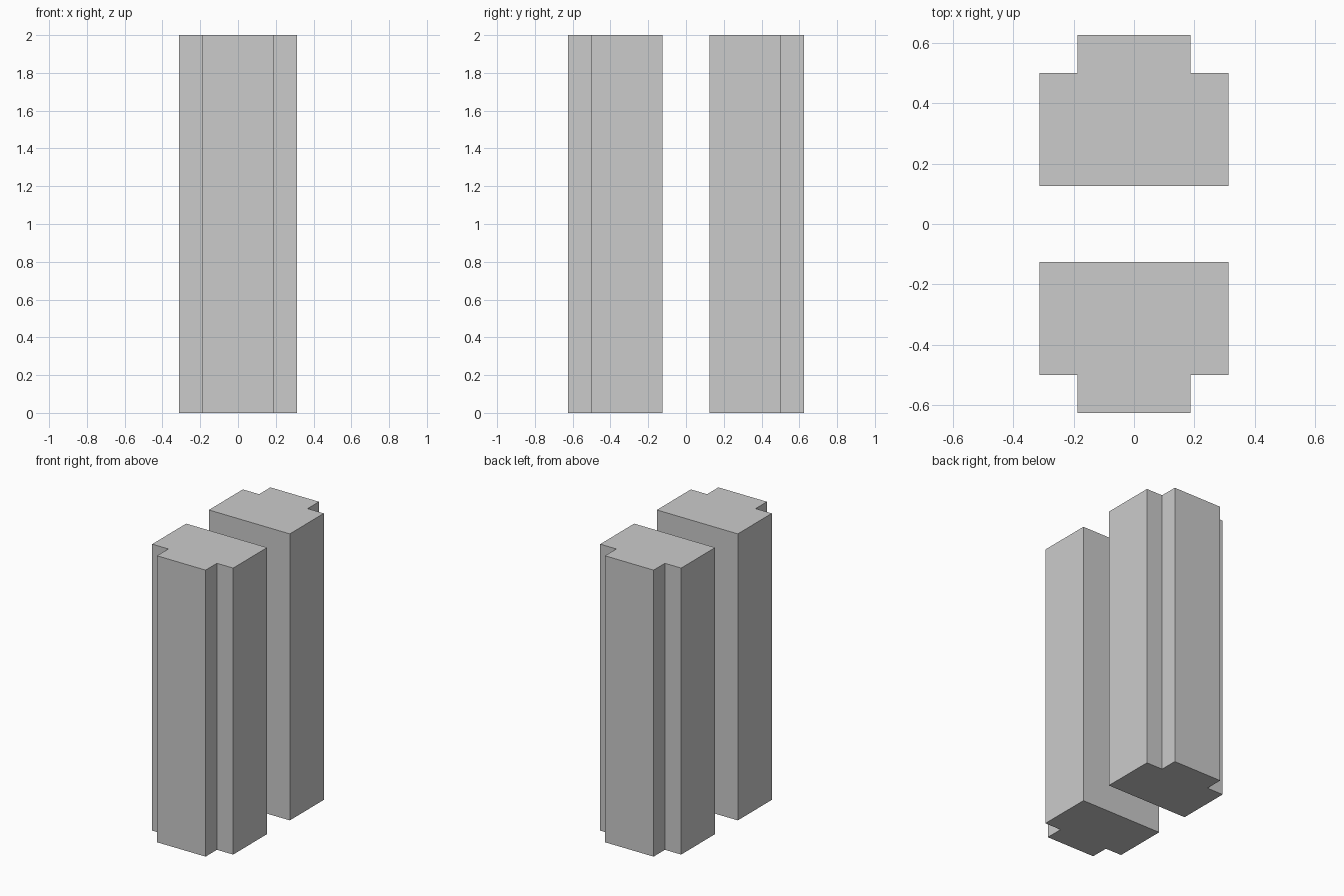
import bpy
import bmesh

if "Cube" in bpy.data.objects:
    bpy.data.objects.remove(bpy.data.objects["Cube"])

HEIGHT = 2.0
# Half of the stepped T-shaped plan: (x, distance from the centre gap)
HALF = [(0.3125, 0.125), (0.3125, 0.5), (0.1875, 0.5), (0.1875, 0.625)]
PROFILE = HALF + [(-x, y) for x, y in reversed(HALF)]


def make_pillar(name, side):
    """Extrude the stepped plan upward; side is -1 (front) or 1 (back)."""
    bm = bmesh.new()
    base = bm.faces.new([bm.verts.new((x, y * side, 0)) for x, y in PROFILE])
    top = bmesh.ops.extrude_face_region(bm, geom=[base], use_keep_orig=True)
    verts = [g for g in top["geom"] if isinstance(g, bmesh.types.BMVert)]
    bmesh.ops.translate(bm, verts=verts, vec=(0, 0, HEIGHT))
    bmesh.ops.recalc_face_normals(bm, faces=bm.faces)
    mesh = bpy.data.meshes.new(name)
    bm.to_mesh(mesh)
    bm.free()
    bpy.context.collection.objects.link(bpy.data.objects.new(name, mesh))


# Two mirrored pillars with a gap between them
make_pillar("front_pillar", -1)
make_pillar("back_pillar", 1)
